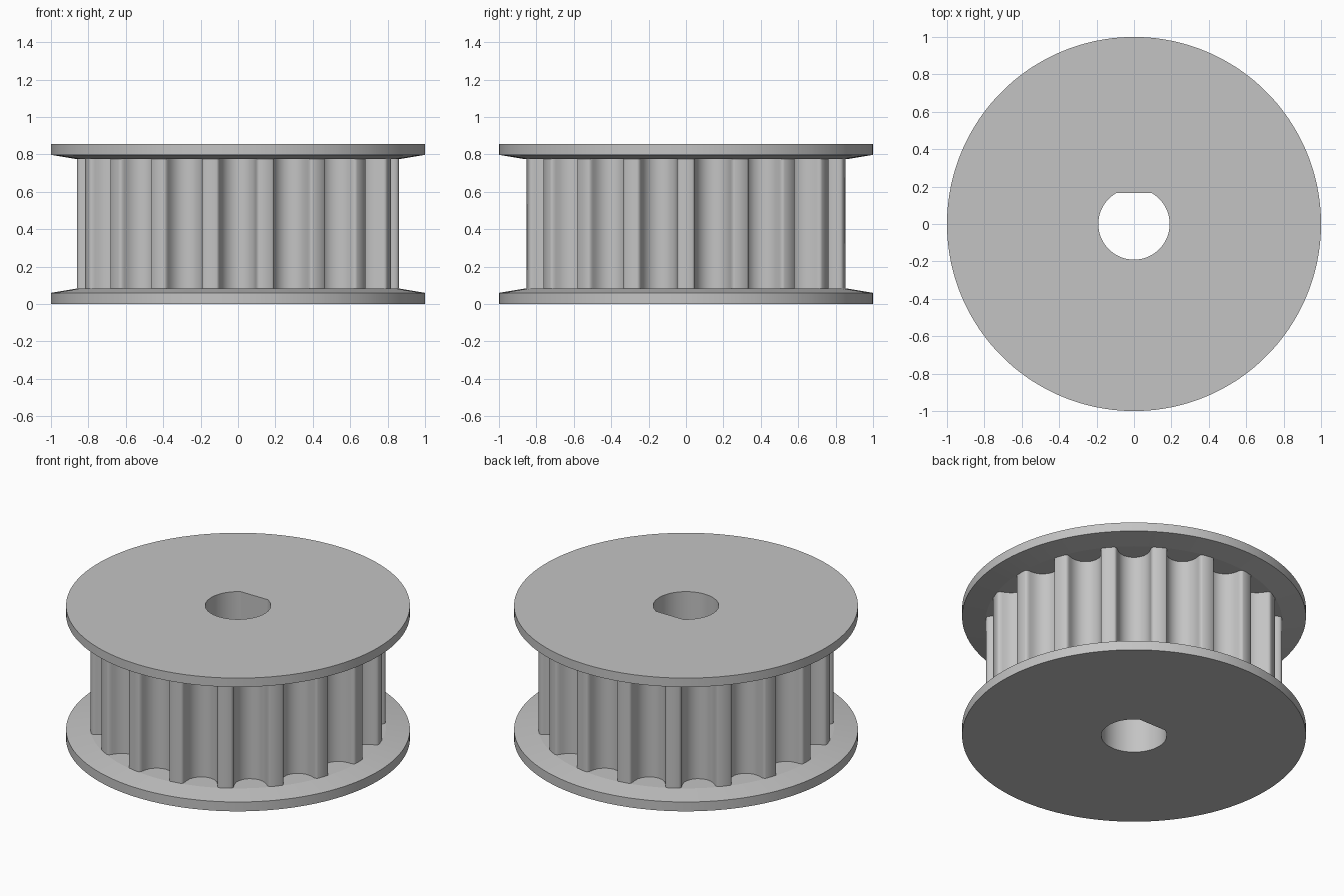
import bpy
import math

cube = bpy.data.objects.get("Cube")
if cube:
    bpy.data.objects.remove(cube, do_unlink=True)

TEETH = 18
TIP_R, LIP_R, FLANGE_R = 0.86, 0.862, 1.0
BORE_R, BORE_FLAT = 0.1905, 0.165
Z_RIM_LOW, Z_HUB_LOW, Z_HUB_HIGH, Z_RIM_HIGH, Z_TOP = 0.06, 0.083, 0.775, 0.798, 0.855

metal = bpy.data.materials.new("grey_metal")
metal.use_nodes = True
metal.diffuse_color = (0.55, 0.55, 0.55, 1)
metal.node_tree.nodes["Principled BSDF"].inputs["Base Color"].default_value = (0.55, 0.55, 0.55, 1)

# Half of one rounded belt groove: (sideways offset, depth), from tooth edge to floor
half = [(0.116, 0), (0.108, 0.004), (0.101, 0.013), (0.097, 0.027), (0.092, 0.05),
        (0.08, 0.08), (0.058, 0.106), (0.03, 0.123)]
groove = [(-u, d) for u, d in half] + [(0, 0.129)] + half[::-1]

# Toothed outline as (angle, radius); teeth sit on the x axis, grooves on the y axis
pitch = math.tau / TEETH
outline = []
for k in range(TEETH):
    centre = -math.pi / 2 + k * pitch
    outline.append((centre - pitch / 2, TIP_R))
    outline += [(centre + u / (TIP_R - d), TIP_R - d) for u, d in groove]


def circle(radius, z):
    return [(radius * math.cos(a), radius * math.sin(a), z) for a, _ in outline]


def toothed(z):
    return [(r * math.cos(a), r * math.sin(a), z) for a, r in outline]


def bore(z):
    # Round hole with a flat on the +y side
    return [(BORE_R * math.cos(a), min(BORE_R * math.sin(a), BORE_FLAT), z) for a, _ in outline]


def loft(name, loops, angle):
    n = len(outline)
    verts = [p for loop in loops for p in loop]
    faces = [(i * n + j, i * n + (j + 1) % n, (i + 1) * n + (j + 1) % n, (i + 1) * n + j)
             for i in range(len(loops) - 1) for j in range(n)]
    mesh = bpy.data.meshes.new(name)
    mesh.from_pydata(verts, [], faces)
    mesh.materials.append(metal)
    mesh.update()
    obj = bpy.data.objects.new(name, mesh)
    bpy.context.collection.objects.link(obj)
    bpy.ops.object.select_all(action='DESELECT')
    obj.select_set(True)
    bpy.context.view_layer.objects.active = obj
    bpy.ops.object.shade_smooth_by_angle(angle=math.radians(angle))
    return obj


# Flanges with a bevelled inner face, meeting the hub at the tooth outline
loft("lower_flange", [bore(0), circle(FLANGE_R, 0), circle(FLANGE_R, Z_RIM_LOW),
                      circle(LIP_R, Z_HUB_LOW), toothed(Z_HUB_LOW)], 5)
loft("upper_flange", [toothed(Z_HUB_HIGH), circle(LIP_R, Z_HUB_HIGH),
                      circle(FLANGE_R, Z_RIM_HIGH), circle(FLANGE_R, Z_TOP), bore(Z_TOP)], 5)
# Toothed hub and the shaft hole through everything
loft("toothed_hub", [toothed(Z_HUB_LOW), toothed(Z_HUB_HIGH)], 40)
loft("shaft_bore", [bore(Z_TOP), bore(0)], 25)
